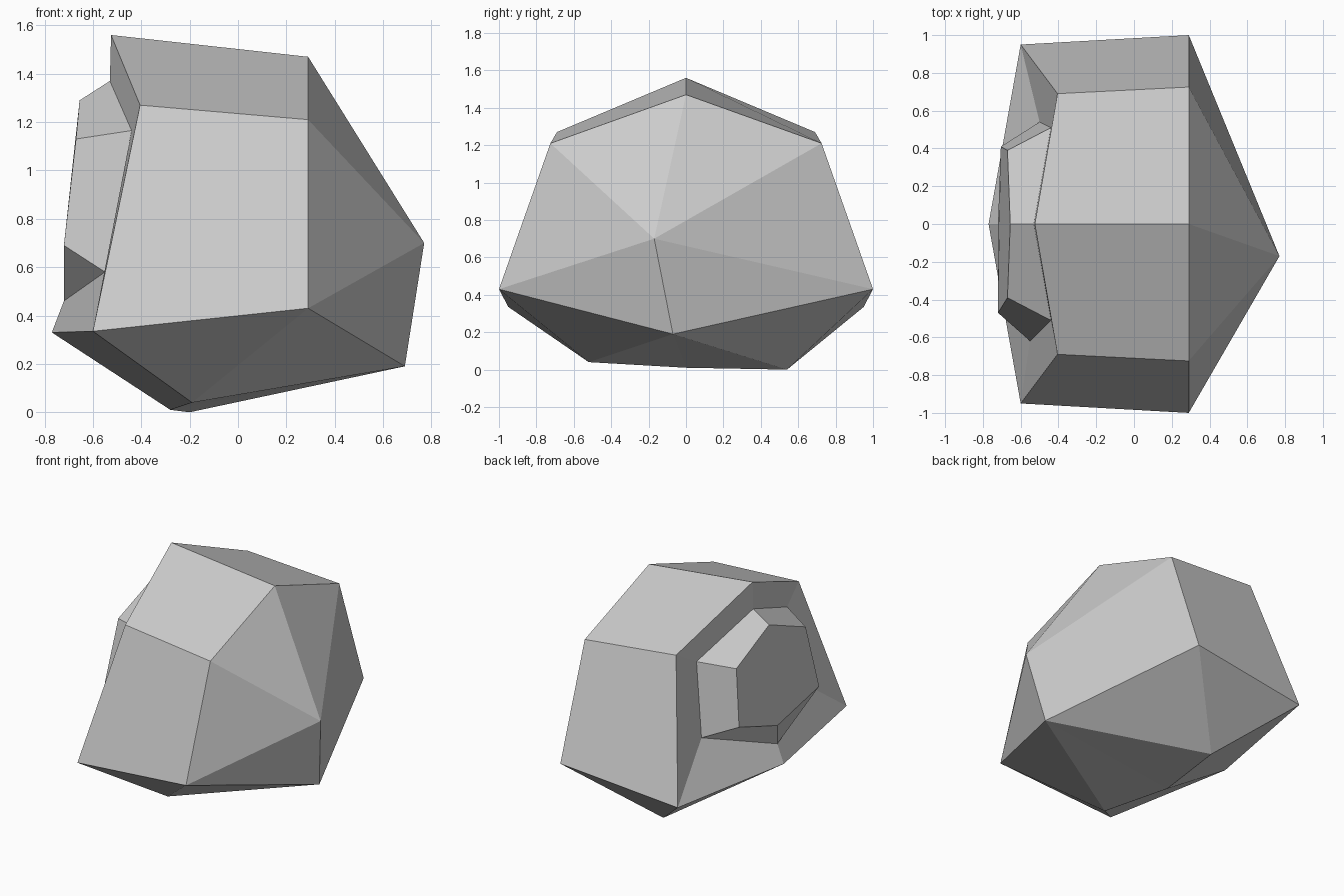
import bpy, bmesh

if "Cube" in bpy.data.objects:
    bpy.data.objects.remove(bpy.data.objects["Cube"])

bm = bmesh.new()


def pts(*coords):
    return [bm.verts.new(c) for c in coords]


def bridge(a, b, closed=False):
    """Quads between two matching loops of vertices."""
    n = len(a)
    for i in range(n if closed else n - 1):
        j = (i + 1) % n
        bm.faces.new((a[i], a[j], b[j], b[i]))


# left rim of the rock, inset socket and raised stub cap (same vertex order)
rim = pts((-.77, 0, .33), (-.60, -.95, .335), (-.405, -.69, 1.27),
          (-.525, 0, 1.56), (-.405, .69, 1.27), (-.60, .95, .335))
socket = pts((-.72, 0, .46), (-.55, -.62, .58), (-.44, -.51, 1.165),
             (-.53, 0, 1.37), (-.44, .51, 1.165), (-.50, .54, .65))
cap = pts((-.72, 0, .59), (-.72, -.47, .69), (-.67, -.39, 1.13),
          (-.655, 0, 1.29), (-.67, .39, 1.13), (-.705, .41, .73))
bridge(rim, socket, True)
bridge(socket, cap, True)
bm.faces.new(cap)

# right ring, joined to the rim by the broad side and top faces
ring = pts((.29, -1, .43), (.29, -.725, 1.21), (.29, 0, 1.47),
           (.29, .725, 1.21), (.29, 1, .43), (.69, -.07, .19))
bridge(rim[1:], ring[:5])

# fan of facets to the right tip
tip, = pts((.77, -.17, .70))
for i in range(6):
    bm.faces.new((ring[i], ring[(i + 1) % 6], tip))

# underside
nose = ring[5]
mid, front, back = pts((-.28, 0, .01), (-.19, -.52, .04), (-.20, .54, 0))
for side, r, g in ((front, rim[1], ring[0]), (back, rim[5], ring[4])):
    bm.faces.new((rim[0], r, side, mid))
    bm.faces.new((r, g, side))
    bm.faces.new((g, nose, side))
    bm.faces.new((side, nose, mid))

bmesh.ops.recalc_face_normals(bm, faces=bm.faces)
mesh = bpy.data.meshes.new("faceted_rock")
bm.to_mesh(mesh)
bm.free()
bpy.context.collection.objects.link(bpy.data.objects.new("faceted_rock", mesh))
